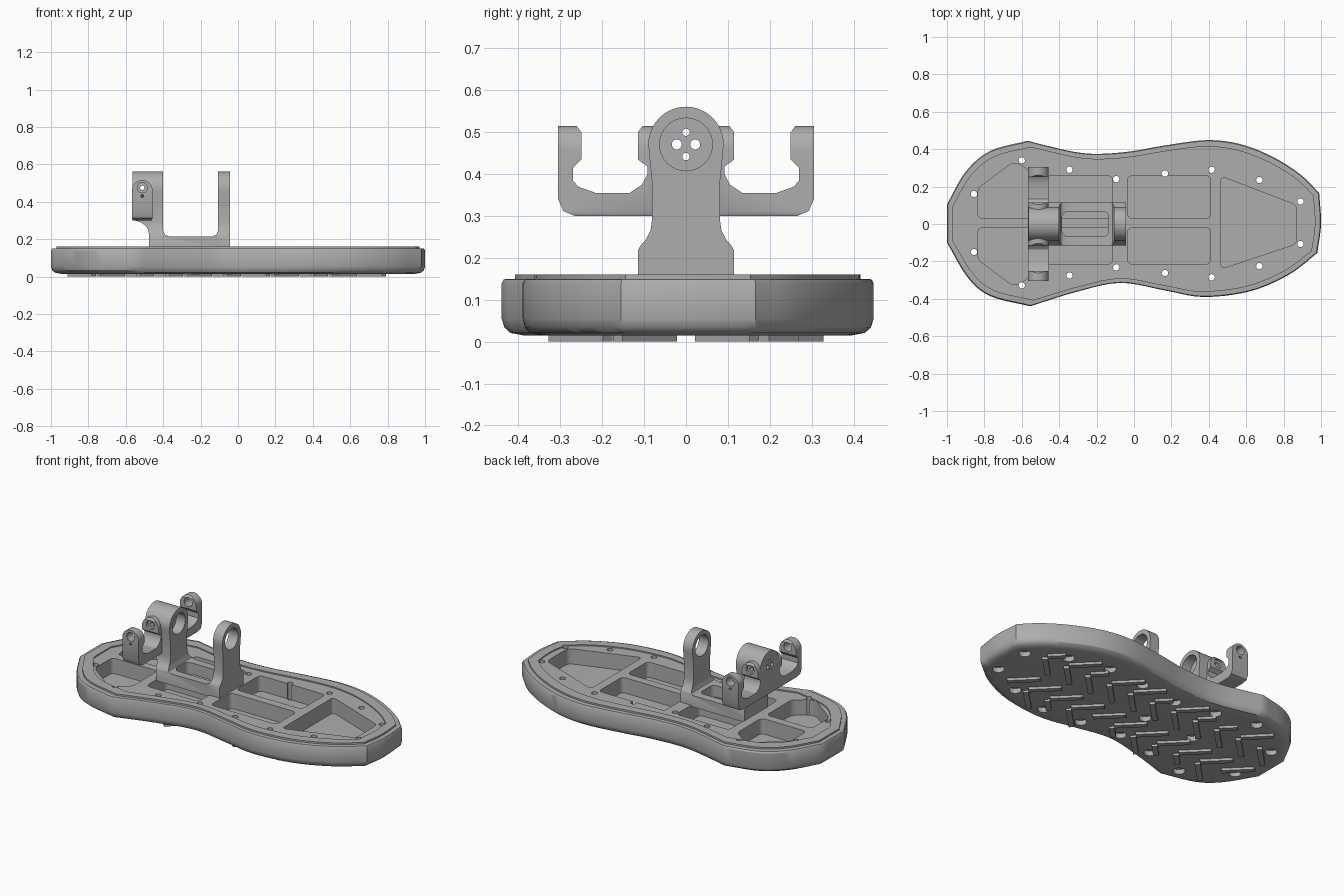
import bpy, bmesh, math
from mathutils import Vector

if "Cube" in bpy.data.objects:
    bpy.data.objects.remove(bpy.data.objects["Cube"])

grey = bpy.data.materials.new("mid grey")
grey.diffuse_color = (0.42, 0.42, 0.42, 1)
grey.use_nodes = True
grey.node_tree.nodes["Principled BSDF"].inputs["Base Color"].default_value = grey.diffuse_color


def prism(bm, pts, axis, a, b):
    """Extrude a 2D outline along an axis from a to b."""
    place = {'x': lambda u, v, t: (t, u, v),
             'y': lambda u, v, t: (u, t, v),
             'z': lambda u, v, t: (u, v, t)}[axis]
    lo = [bm.verts.new(place(u, v, a)) for u, v in pts]
    hi = [bm.verts.new(place(u, v, b)) for u, v in pts]
    bm.faces.new(lo)
    bm.faces.new(hi)
    n = len(pts)
    for i in range(n):
        j = (i + 1) % n
        bm.faces.new((lo[i], lo[j], hi[j], hi[i]))


def make(name, bm):
    bmesh.ops.recalc_face_normals(bm, faces=bm.faces)
    me = bpy.data.meshes.new(name)
    bm.to_mesh(me)
    bm.free()
    me.materials.append(grey)
    ob = bpy.data.objects.new(name, me)
    bpy.context.collection.objects.link(ob)
    return ob


def prisms(name, *specs):
    bm = bmesh.new()
    for s in specs:
        prism(bm, *s)
    return make(name, bm)


def boolean(ob, other, op='DIFFERENCE'):
    m = ob.modifiers.new("cut", 'BOOLEAN')
    m.operation, m.object, m.solver = op, other, 'EXACT'
    bpy.context.view_layer.objects.active = ob
    bpy.ops.object.modifier_apply(modifier=m.name)
    bpy.data.objects.remove(other)


def smooth(ob):
    bpy.ops.object.select_all(action='DESELECT')
    ob.select_set(True)
    bpy.context.view_layer.objects.active = ob
    bpy.ops.object.shade_smooth_by_angle(angle=math.radians(32))


def circle(cx, cy, r, n=24):
    return [(cx + r * math.cos(2 * math.pi * i / n), cy + r * math.sin(2 * math.pi * i / n))
            for i in range(n)]


def rounded(pts, r):
    """Round every corner of a polygon."""
    out = []
    P = [Vector(p) for p in pts]
    for i, p in enumerate(P):
        d0, d1 = P[i - 1] - p, P[(i + 1) % len(P)] - p
        s = p + d0.normalized() * min(r, d0.length * 0.45)
        e = p + d1.normalized() * min(r, d1.length * 0.45)
        for k in range(6):
            t = k / 5
            out.append(tuple(s * (1 - t) ** 2 + p * 2 * t * (1 - t) + e * t * t))
    return out


def mirrored(half):
    return half + [(-u, v) for u, v in reversed(half) if abs(u) > 1e-6]


def spline(pts, n=5):
    """Smooth curve through points, without the last one."""
    P = [Vector(p) for p in pts]
    P = [2 * P[0] - P[1]] + P + [2 * P[-1] - P[-2]]
    out = []
    for a, b, c, d in zip(P, P[1:], P[2:], P[3:]):
        for k in range(n):
            t = k / n
            out.append(0.5 * (2 * b + (c - a) * t + (2 * a - 5 * b + 4 * c - d) * t ** 2
                              + (3 * b - a - 3 * c + d) * t ** 3))
    return out


# Sole outline: smooth runs between sharp corners
runs = [
    [(-1, -.1), (-1, .105)],
    [(-1, .105), (-.9, .28), (-.77, .39), (-.57, .445)],
    [(-.57, .445), (-.45, .415), (-.315, .385), (-.19, .375), (-.02, .388), (.165, .42),
     (.385, .448), (.565, .428), (.74, .36), (.89, .265), (.99, .166)],
    [(.99, .166), (1, 0), (.98, -.155)],
    [(.98, -.155), (.83, -.27), (.62, -.36), (.37, -.39), (.165, -.355), (-.075, -.315),
     (-.315, -.365), (-.555, -.44)],
    [(-.555, -.44), (-.77, -.385), (-.89, -.285), (-1, -.1)],
]
outline = [p for run in runs for p in spline(run)]

# Sole body: rounded bottom edge, stepped lip, slightly sunk top panel
bm = bmesh.new()
rings = []
for d, z in [(.05, .015), (.02, .021), (.006, .034), (0, .055), (0, .14), (.005, .149),
             (.03, .15), (.03, .16), (.085, .16), (.085, .153)]:
    rings.append([bm.verts.new((p.x * (1 - d), p.y * (1 - d / .42), z)) for p in outline])
n = len(outline)
for r0, r1 in zip(rings, rings[1:]):
    for i in range(n):
        j = (i + 1) % n
        bm.faces.new((r0[i], r0[j], r1[j], r1[i]))
bm.faces.new(rings[0])
bm.faces.new(rings[-1])
sole = make("foot_sole", bm)

# Pockets in the top
pockets = []
for s, c in ((1, .03), (-1, .02)):
    y = .258 if s > 0 else .215
    pockets += [
        [(-.835, s * c), (-.53, s * c), (-.53, s * .26), (-.61, s * .32), (-.655, s * .325), (-.835, s * .19)],
        [(-.47, s * c), (-.115, s * c), (-.115, s * y), (-.47, s * y)],
        [(-.035, s * c), (.41, s * c), (.41, s * y), (-.035, s * y)]]
pockets.append([(.465, -.24), (.87, -.105), (.87, .1), (.465, .255)])
boolean(sole, prisms("pocket_cutter", *[(rounded(p, .03), 'z', .06, .3) for p in pockets]))

# Screw holes right through, with wider counterbores below
screws = [(-.6, .34), (-.855, .16), (-.345, .29), (-.095, .24), (.165, .27), (.415, .29),
          (.67, .235), (.89, .12), (.89, -.107), (.67, -.225), (.415, -.285), (.165, -.262),
          (-.095, -.232), (-.345, -.275), (-.6, -.328), (-.855, -.15)]
boolean(sole, prisms("screw_cutter", *[(circle(x, y, .017, 16), 'z', -.1, .3) for x, y in screws]))
boolean(sole, prisms("bore_cutter", *[(circle(x, y, .034, 20), 'z', -.1, .045)
                                      for x, y in screws + [(-.42, 0), (-.08, 0)]]))
smooth(sole)


# Chevron tread bars under the sole
def inside(x, y):
    hit = False
    for p, q in zip(outline, outline[1:] + outline[:1]):
        if (p.y > y) != (q.y > y) and x < p.x + (y - p.y) * (q.x - p.x) / (q.y - p.y):
            hit = not hit
    return hit


bars = []
for row in (-.175, .175):
    for k in range(12):
        ax = -.77 + k * .155
        for s in (-1, 1):
            a, b = Vector((ax, row + s * .012)), Vector((ax - .13, row + s * .142))
            w = Vector((.011, s * .011))
            near = any((Vector(q) - (a + (b - a) * t)).length < .05
                       for q in screws for t in (0, .25, .5, .75, 1))
            if near:
                b = a + (b - a) * .55
            if all(inside(p.x * 1.07, p.y * 1.12) for p in (a, b)):
                bars.append(([tuple(p) for p in (a - w, a + w, b + w, b - w)], 'z', 0, .02))
prisms("tread_bars", *bars)

# Ankle bracket: side profile crossed with front profile
side = [(-.475, .145), (-.043, .145), (-.043, .6), (-.107, .6), (-.107, .245), (-.115, .224),
        (-.135, .215), (-.37, .215), (-.391, .224), (-.4, .245), (-.4, .6), (-.565, .6),
        (-.565, .302), (-.53, .295), (-.497, .275), (-.48, .25), (-.475, .22)]
half = [(.115, .14), (.115, .218), (.108, .23), (.095, .245), (.085, .265), (.081, .29), (.081, .38), (.088, .45)]
half += [(.09 * math.cos(a), .471 + .09 * math.sin(a))
         for a in [math.pi / 2 * i / 10 for i in range(11)]]
bracket = prisms("ankle_bracket", (side, 'y', -.2, .2))
boolean(bracket, prisms("front_shape", (mirrored(half), 'x', -.8, .2)), 'INTERSECT')

# Fork with two arms, rounded lugs on top
half = [(0, .3), (.265, .3), (.293, .312), (.305, .34), (.305, .52), (.265, .52), (.25, .5),
        (.25, .435), (.27, .415), (.27, .385), (.257, .37), (.215, .355), (.135, .355),
        (.105, .375), (.092, .4), (.092, .418), (.115, .435), (.115, .5), (.1, .52), (0, .52)]
fork = prisms("ankle_fork", (mirrored(half), 'x', -.65, -.4))
lug = [(-.568, .31), (-.558, .29), (-.467, .29), (-.457, .31)]
lug += [(-.5125 + .0555 * math.cos(a), .46 + .0555 * math.sin(a))
        for a in [math.pi * i / 14 for i in range(15)]]
boolean(fork, prisms("lug_shape", (lug, 'y', -.5, .5)), 'INTERSECT')
boolean(bracket, fork, 'UNION')

# Shaft bore, disc groove, bolt holes, cross pin holes and base window
boolean(bracket, prisms("shaft_cutter", (circle(0, .471, .063, 32), 'x', -.46, .1)))
boolean(bracket, prisms("bolt_cutter", *[(circle(u, .471 + v, r, 14), 'x', -.7, -.3)
                                         for u, v, r in ((.022, 0, .012), (-.022, 0, .012),
                                                         (0, .029, .009), (0, -.029, .009))]))
boolean(bracket, prisms("pin_cutter", (circle(-.512, .475, .027, 20), 'y', -.5, -.1),
                        (circle(-.512, .475, .027, 20), 'y', .1, .5),
                        (circle(-.512, .43, .008, 10), 'y', -.5, -.2),
                        (circle(-.512, .43, .008, 10), 'y', .2, .5)))
boolean(bracket, prisms("through_cutter", (circle(-.512, .475, .012, 12), 'y', -.5, .5)))
window = rounded([(-.385, -.066), (-.135, -.066), (-.135, .066), (-.385, .066)], .035)
boolean(bracket, prisms("window_cutter", (window, 'z', .1, .23)))
smooth(bracket)
